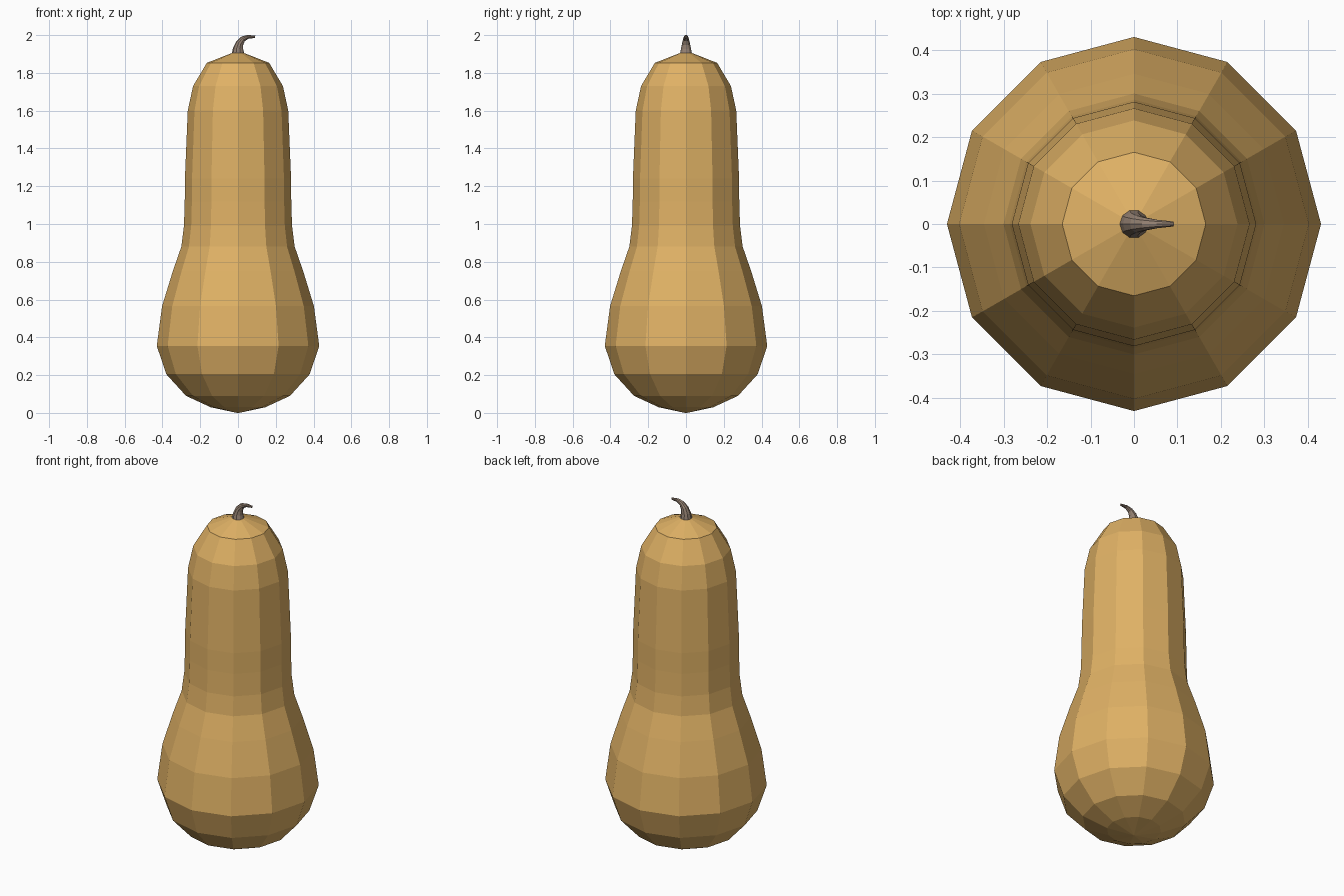
import bpy, bmesh, math
from mathutils import Vector

if "Cube" in bpy.data.objects:
    bpy.data.objects.remove(bpy.data.objects["Cube"])


def material(name, rgb):
    m = bpy.data.materials.new(name)
    m.diffuse_color = (*rgb, 1)
    m.use_nodes = True
    m.node_tree.nodes["Principled BSDF"].inputs["Base Color"].default_value = m.diffuse_color
    return m


def skin(name, rings, mat):
    """Bridge equal-sided rings of points and close both ends."""
    bm = bmesh.new()
    loops = [[bm.verts.new(p) for p in ring] for ring in rings]
    n = len(loops[0])
    for a, b in zip(loops, loops[1:]):
        for i in range(n):
            j = (i + 1) % n
            bm.faces.new((a[i], a[j], b[j], b[i]))
    bm.faces.new(loops[0][::-1])
    bm.faces.new(loops[-1])
    bmesh.ops.recalc_face_normals(bm, faces=bm.faces)
    me = bpy.data.meshes.new(name)
    bm.to_mesh(me)
    bm.free()
    me.materials.append(mat)
    ob = bpy.data.objects.new(name, me)
    bpy.context.collection.objects.link(ob)
    return ob


def ring(centre, u, v, r, n):
    return [Vector(centre) + r * (math.cos(t) * u + math.sin(t) * v)
            for t in (2 * math.pi * i / n for i in range(n))]


X, Y, Z = Vector((1, 0, 0)), Vector((0, 1, 0)), Vector((0, 0, 1))
skin_tan = material("squash tan", (0.74, 0.44, 0.13))
stem_brown = material("stem brown", (0.29, 0.215, 0.165))

# Squash body: twelve-sided lathe of (radius, height)
profile = [(0.005, 0.0), (0.145, 0.03), (0.275, 0.09), (0.38, 0.205),
           (0.43, 0.355), (0.402, 0.565), (0.345, 0.75), (0.30, 0.88),
           (0.286, 0.99), (0.282, 1.12), (0.281, 1.24), (0.266, 1.6),
           (0.238, 1.73), (0.165, 1.853), (0.03, 1.906)]
skin("squash_body", [ring((0, 0, z), X, Y, r, 12) for r, z in profile], skin_tan)

# Stem: tapered tube bending towards +x, (x, z, radius, lean in degrees)
path = [(0, 1.895, 0.035, 0), (0.001, 1.93, 0.027, 10), (0.009, 1.957, 0.021, 30),
        (0.027, 1.98, 0.015, 55), (0.054, 1.991, 0.010, 80), (0.091, 1.991, 0.006, 95)]
rings = []
for x, z, r, lean in path:
    a = math.radians(lean)
    rings.append(ring((x, 0, z), math.cos(a) * X - math.sin(a) * Z, Y, r, 10))
skin("stem", rings, stem_brown)
